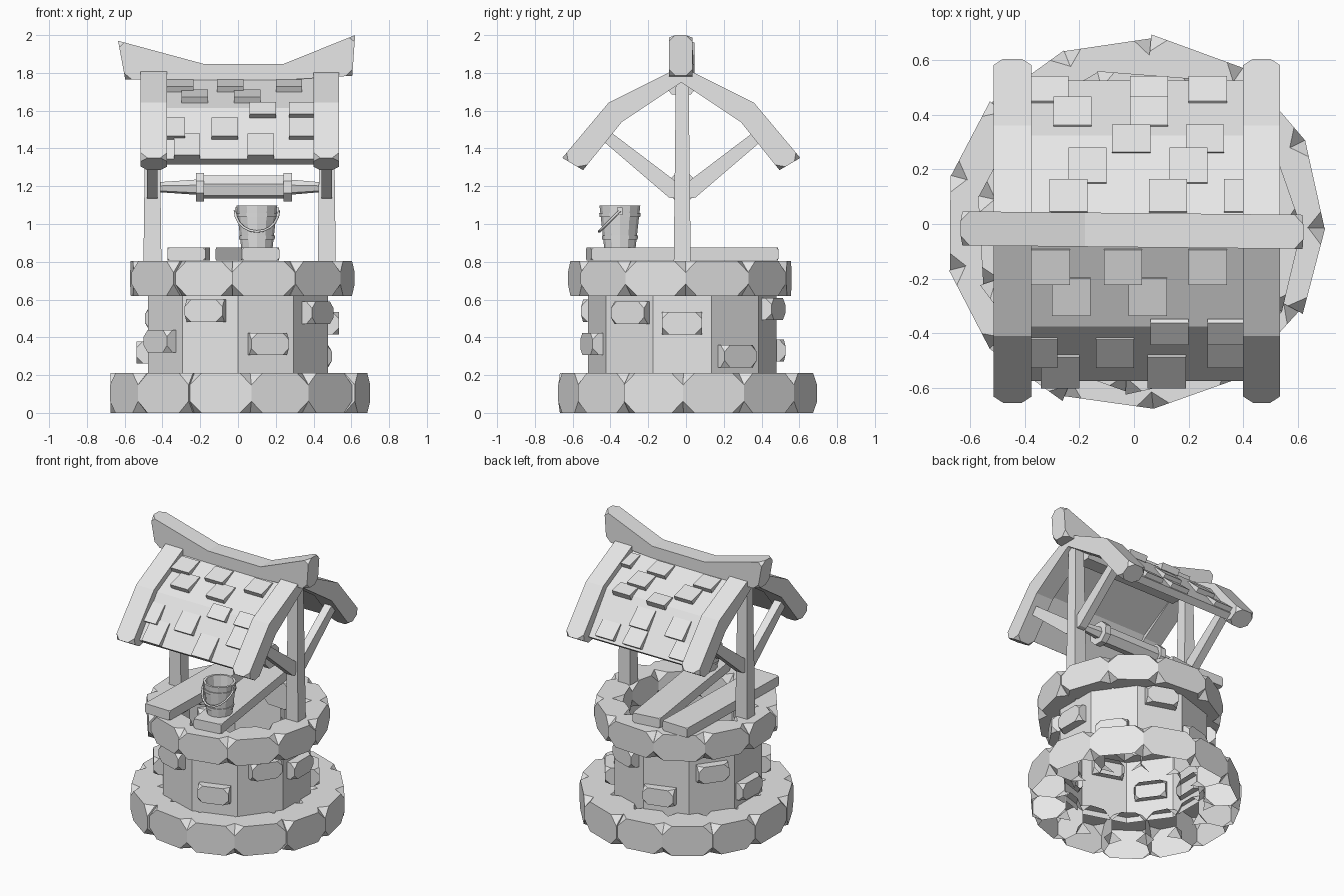
import bpy, bmesh, math, random
from mathutils import Matrix, Vector

random.seed(4)
if "Cube" in bpy.data.objects:
    bpy.data.objects.remove(bpy.data.objects["Cube"])

mat = bpy.data.materials.new("plain_grey")
mat.use_nodes = True
GREY = (0.8, 0.8, 0.8, 1)
mat.diffuse_color = GREY
mat.node_tree.nodes["Principled BSDF"].inputs["Base Color"].default_value = GREY
CY = -0.02      # depth of the well axis
ROOF_Y = -0.025  # depth of the roof apex


def finish(name, bm, matrix=None, remove=None):
    """Make the object; faces satisfying the remove rule are left open."""
    bmesh.ops.recalc_face_normals(bm, faces=bm.faces)
    if remove:
        bm.normal_update()
        hidden = [f for f in bm.faces if remove(f)]
        bmesh.ops.delete(bm, geom=hidden, context='FACES')
    mesh = bpy.data.meshes.new(name)
    bm.to_mesh(mesh)
    bm.free()
    mesh.materials.append(mat)
    ob = bpy.data.objects.new(name, mesh)
    bpy.context.collection.objects.link(ob)
    if matrix:
        ob.matrix_world = matrix
    return ob


def chip(bm, offset, rule=lambda co: True):
    """Cut off the corners that satisfy the rule."""
    bmesh.ops.bevel(bm, geom=[v for v in bm.verts if rule(v.co)], offset=offset,
                    segments=1, affect='VERTICES', profile=0.5)


def prism(name, pts, place, lo, hi, offset=0, rule=lambda co: True, remove=None):
    """Extrude a closed profile; place(a, b, depth) gives the 3D point."""
    bm = bmesh.new()
    ends = [[bm.verts.new(place(a, b, d)) for a, b in pts] for d in (lo, hi)]
    for ring in ends:
        bm.faces.new(ring)
    for i in range(len(pts)):
        j = (i + 1) % len(pts)
        bm.faces.new((ends[0][i], ends[0][j], ends[1][j], ends[1][i]))
    if offset:
        chip(bm, offset, rule)
    return finish(name, bm, remove=remove)


def box(name, size, matrix, taper=1, offset=0, remove=None):
    bm = bmesh.new()
    bmesh.ops.create_cube(bm, size=1)
    for v in bm.verts:
        k = taper if v.co.z > 0 else 1
        v.co = Vector((v.co.x * size[0] * k, v.co.y * size[1] * k, v.co.z * size[2]))
    if offset:
        chip(bm, offset)
    return finish(name, bm, matrix, remove)


def lathe(name, profile, sides, matrix, closed=False, phase=0.0):
    bm = bmesh.new()
    rings = []
    for i in range(sides):
        a = phase + math.tau * i / sides
        rings.append([bm.verts.new((r * math.cos(a), r * math.sin(a), z)) for r, z in profile])
    for i in range(sides):
        p, q = rings[i], rings[(i + 1) % sides]
        for k in range(len(profile) - (0 if closed else 1)):
            m = (k + 1) % len(profile)
            bm.faces.new((p[k], q[k], q[m], p[m]))
    bmesh.ops.remove_doubles(bm, verts=bm.verts, dist=0.0005)
    return finish(name, bm, matrix)


def stone_ring(name, count, start, inner, outer, z0, z1, centre, remove=None):
    """Ring of chunky wedge stones with chipped corners."""
    step = math.tau / count
    cuts = [start + step * (i + random.uniform(-0.07, 0.07)) for i in range(count)]
    cuts.append(cuts[0] + math.tau)
    for i in range(count):
        r = outer + random.uniform(-0.012, 0.012)
        pts = [(rad * math.cos(a), rad * math.sin(a)) for rad, a in
               ((inner, cuts[i]), (r, cuts[i]), (r, cuts[i + 1]), (inner, cuts[i + 1]))]
        prism(f"{name}_{i}", pts, lambda a, b, d: (a + centre[0], b + centre[1], d),
              z0, z1, 0.062, remove=remove)


def underside_or_back(face):
    c = face.calc_center_median()
    inward = face.normal.x * c.x + face.normal.y * c.y
    return face.normal.z < -0.9 or (inward < -0.2 and abs(face.normal.z) < 0.2)


# Masonry: the base stones and wall stones are open where they are hidden
stone_ring("base_stone", 13, math.radians(-83), 0.46, 0.69, 0, 0.21, (0, 0),
           underside_or_back)
stone_ring("rim_stone", 11, math.radians(-94.5), 0.42, 0.6, 0.62, 0.805, (0.01, -0.025))
lathe("well_wall", [(0.5, 0.17), (0.5, 0.74)], 10, Matrix.Translation((0, CY, 0)),
      phase=math.radians(18))
wall_stones = [(-108, .54), (-72, .365), (-144, .38), (-33, .53), (0, .475),
               (36, .3), (70, .55), (105, .33), (144, .5), (178, .32)]
for i, (deg, z) in enumerate(wall_stones):
    m = (Matrix.Translation((0, CY, z)) @ Matrix.Rotation(math.radians(deg), 4, 'Z')
         @ Matrix.Translation((0.485, random.uniform(-.02, .02), 0)))
    box(f"wall_stone_{i}", (0.1, 0.21, 0.118), m, offset=0.036,
        remove=lambda f: f.normal.x < -0.9)

# Planks lying over the opening
for name, x, turn in (("left_plank", -0.26, -1.5), ("bucket_plank", 0.05, 8)):
    box(name, (0.2, 1.0, 0.068), Matrix.Translation((x, CY, 0.841))
        @ Matrix.Rotation(math.radians(turn), 4, 'Z'), offset=0.012)

# Bucket with hoops, ears and a hanging handle
at = Matrix.Translation((0.1, -0.35, 0.873))
lathe("bucket", [(0, 0), (.083, 0), (.108, .225), (.092, .225), (.074, .025), (0, .025)], 12, at)
for name, z, r in (("lower_hoop", .045, .088), ("upper_hoop", .165, .1015)):
    lathe(name, [(r - .01, z), (r + .006, z), (r + .008, z + .02), (r - .01, z + .02)],
          12, at, closed=True)
for s in (-1, 1):
    box("handle_ear", (.012, .03, .04), at @ Matrix.Translation((s * .11, 0, .195)))
curve = bpy.data.curves.new("bucket_handle", 'CURVE')
curve.dimensions = '3D'
curve.bevel_depth = 0.008
curve.bevel_resolution = 0
spline = curve.splines.new('POLY')
spline.points.add(10)
for i, p in enumerate(spline.points):
    a = math.pi * i / 10
    drop = 0.11 * math.sin(a)
    p.co = (0.1 + 0.115 * math.cos(a), -0.35 - drop, 1.07 - drop, 1)
curve.materials.append(mat)
bpy.context.collection.objects.link(bpy.data.objects.new("bucket_handle", curve))

# Posts and diagonal braces
for side, x in (("right", -0.453), ("left", 0.47)):
    box(f"{side}_post", (0.095, 0.09, 0.97), Matrix.Translation((x, CY, 1.285)), taper=0.75)
    for s in (-1, 1):
        pts = [(0, 1.13), (0, 1.2), (.37, 1.48), (.42, 1.44), (.07, 1.14)]
        prism(f"{side}_brace", pts, lambda a, b, d: (d, CY + s * a, b), x - .028, x + .028)

# Windlass
turn = Matrix.Translation((0, CY, 1.195)) @ Matrix.Rotation(math.pi / 2, 4, 'Y')
lathe("axle", [(.026, -.44), (.043, -.2), (.043, .26), (.026, .45)], 6, turn, phase=.26)
lathe("drum", [(0, -.19), (.063, -.19), (.063, .25), (0, .25)], 6, turn, phase=.26)
for name, x in (("right_drum_collar", -.222), ("left_drum_collar", .242)):
    lathe(name, [(0, x), (.082, x), (.082, x + .043), (0, x + .043)], 8, turn, phase=.39)


def mirrored(upper, lower):
    """Full gable outline from its half, apex first above and last below."""
    return (upper + lower + [(-a, b) for a, b in lower[-2::-1]]
            + [(-a, b) for a, b in upper[:0:-1]])


def on_gable(a, b, d):
    return (d, ROOF_Y + a, b)


# Roof shell
slope = [(0, 1.79), (.35, 1.615), (.55, 1.345)]
under = [(.51, 1.315), (.32, 1.565), (.07, 1.71), (.05, 1.685), (0, 1.685)]
prism("roof_panel", mirrored(slope, under), on_gable, -.39, .41)

# Gable boards
board = mirrored([(0, 1.835), (.385, 1.642), (.63, 1.35)], [(.52, 1.285), (.315, 1.54), (0, 1.75)])
for name, x0, x1 in (("right_gable_board", -.515, -.375), ("left_gable_board", .4, .535)):
    prism(name, board, on_gable, x0, x1, 0.036, lambda co: co.z < 1.4)


def shingle(side, x0, x1, reach, length):
    """Raised slab whose lower edge ends at the given distance from the ridge."""
    (a0, b0), (a1, b1) = slope[:2] if reach < 0.38 else slope[1:]
    down = Vector((a1 - a0, b1 - b0)).normalized()
    up = Vector((-down.y, down.x))
    end = Vector((a0, b0)) + down * ((reach - a0) / down.x)
    start = end - down * length
    pts = [start - up * .01, start + up * .008, end + up * .034, end - up * .01]
    prism("shingle", pts, lambda a, b, d: on_gable(side * a, b, d), x0, x1)


# Shingles: distance from ridge, slab length, left edges of each slab
front_rows = [(.183, .13, (-.375, -.11, .2)), (.297, .14, (-.3, -.02)),
              (.39, .1, (.06, .27)), (.475, .14, (-.42, -.14, .27)),
              (.55, .16, (-.34, .05))]
back_rows = [(.175, .12, (-.31, .055, .33)), (.29, .13, (-.24, .13)),
             (.375, .1, (-.08, .19)), (.465, .14, (-.295, -.015)),
             (.54, .12, (-.38, -.015, .2))]
for side, rows in ((-1, front_rows), (1, back_rows)):
    for reach, length, lefts in rows:
        for x in lefts:
            shingle(side, max(x, -.385), min(x + .14, .405), reach, length)

# Upswept ridge beam
ridge = [(-.635, 1.97), (-.18, 1.847), (.24, 1.847), (.62, 2.0),
         (.605, 1.785), (.24, 1.762), (-.18, 1.762), (-.597, 1.765)]
prism("ridge_beam", ridge, lambda a, b, d: (a, d - .01 * a, b), -.085, .04,
      0.035, lambda co: abs(co.x) > 0.5)
